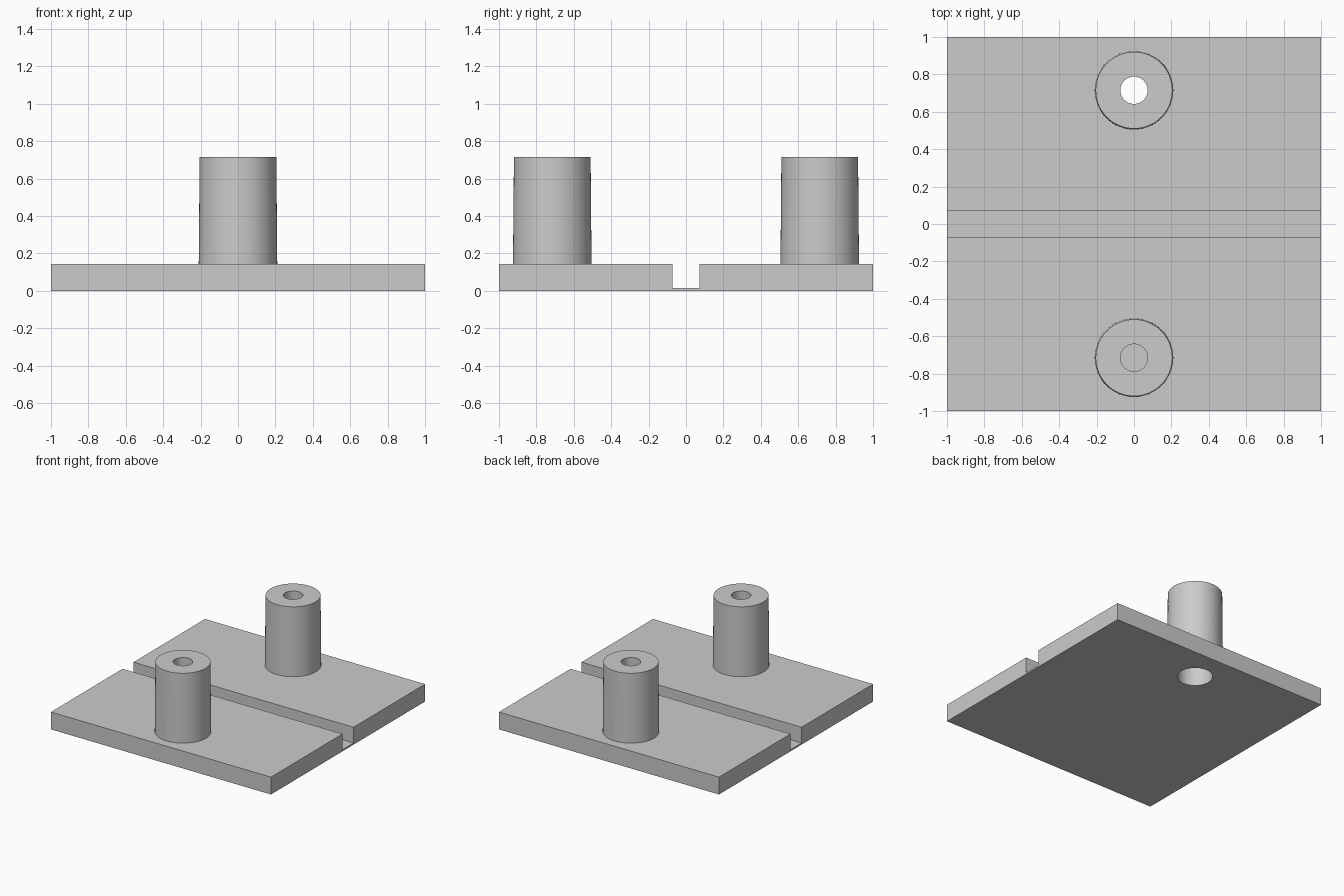
import bpy, bmesh, math

if "Cube" in bpy.data.objects:
    bpy.data.objects.remove(bpy.data.objects["Cube"])

grey = bpy.data.materials.new("plain grey")
grey.use_nodes = True
colour = (0.6, 0.6, 0.6, 1)
grey.diffuse_color = colour
grey.node_tree.nodes["Principled BSDF"].inputs["Base Color"].default_value = colour

SIDES = 64
PLATE, TOP, GROOVE, WEB = 0.143, 0.715, 0.0715, 0.014
POST_Y = 0.715


def add_object(name, bm):
    bmesh.ops.recalc_face_normals(bm, faces=bm.faces)
    mesh = bpy.data.meshes.new(name)
    bm.to_mesh(mesh)
    bm.free()
    mesh.materials.append(grey)
    obj = bpy.data.objects.new(name, mesh)
    bpy.context.collection.objects.link(obj)
    return obj


def lathe(name, profile, y):
    """Solid of revolution from (radius, z) pairs, capped at both ends."""
    bm = bmesh.new()
    rings = []
    for r, z in profile:
        rings.append([bm.verts.new((r * math.cos(a), y + r * math.sin(a), z))
                      for a in (2 * math.pi * i / SIDES for i in range(SIDES))])
    for low, high in zip(rings, rings[1:]):
        for i in range(SIDES):
            j = (i + 1) % SIDES
            bm.faces.new((low[i], low[j], high[j], high[i]))
    bm.faces.new(rings[0])
    bm.faces.new(rings[-1])
    return add_object(name, bm)


def boolean(obj, other, operation):
    mod = obj.modifiers.new(operation.title(), "BOOLEAN")
    mod.operation = operation
    mod.solver = "EXACT"
    mod.object = other
    bpy.context.view_layer.objects.active = obj
    bpy.ops.object.modifier_apply(modifier=mod.name)
    bpy.data.objects.remove(other)


# Plate with a cross groove, extruded along x
outline = [(-1, 0), (1, 0), (1, PLATE), (GROOVE, PLATE), (GROOVE, WEB),
           (-GROOVE, WEB), (-GROOVE, PLATE), (-1, PLATE)]
bm = bmesh.new()
face = bm.faces.new([bm.verts.new((-1, y, z)) for y, z in outline])
extruded = bmesh.ops.extrude_face_region(bm, geom=[face])["geom"]
bmesh.ops.translate(bm, vec=(2, 0, 0),
                    verts=[v for v in extruded if isinstance(v, bmesh.types.BMVert)])
plate = add_object("base_plate_with_posts", bm)

# Slightly tapered posts
for side in (-1, 1):
    post = lathe("post", [(0.212, 0.08), (0.21, PLATE), (0.205, TOP)], side * POST_Y)
    boolean(plate, post, "UNION")

# Blind bore in the front post, counterbored through hole in the back one
blind = [(0.073, PLATE), (0.073, 0.8)]
stepped = [(0.133, -0.1), (0.133, 0.5), (0.073, 0.5), (0.073, 0.8)]
for side, profile in ((-1, blind), (1, stepped)):
    boolean(plate, lathe("bore_cutter", profile, side * POST_Y), "DIFFERENCE")

# Smooth round walls, crisp edges
bpy.ops.object.select_all(action="DESELECT")
plate.select_set(True)
bpy.context.view_layer.objects.active = plate
bpy.ops.object.shade_smooth_by_angle(angle=math.radians(30))
